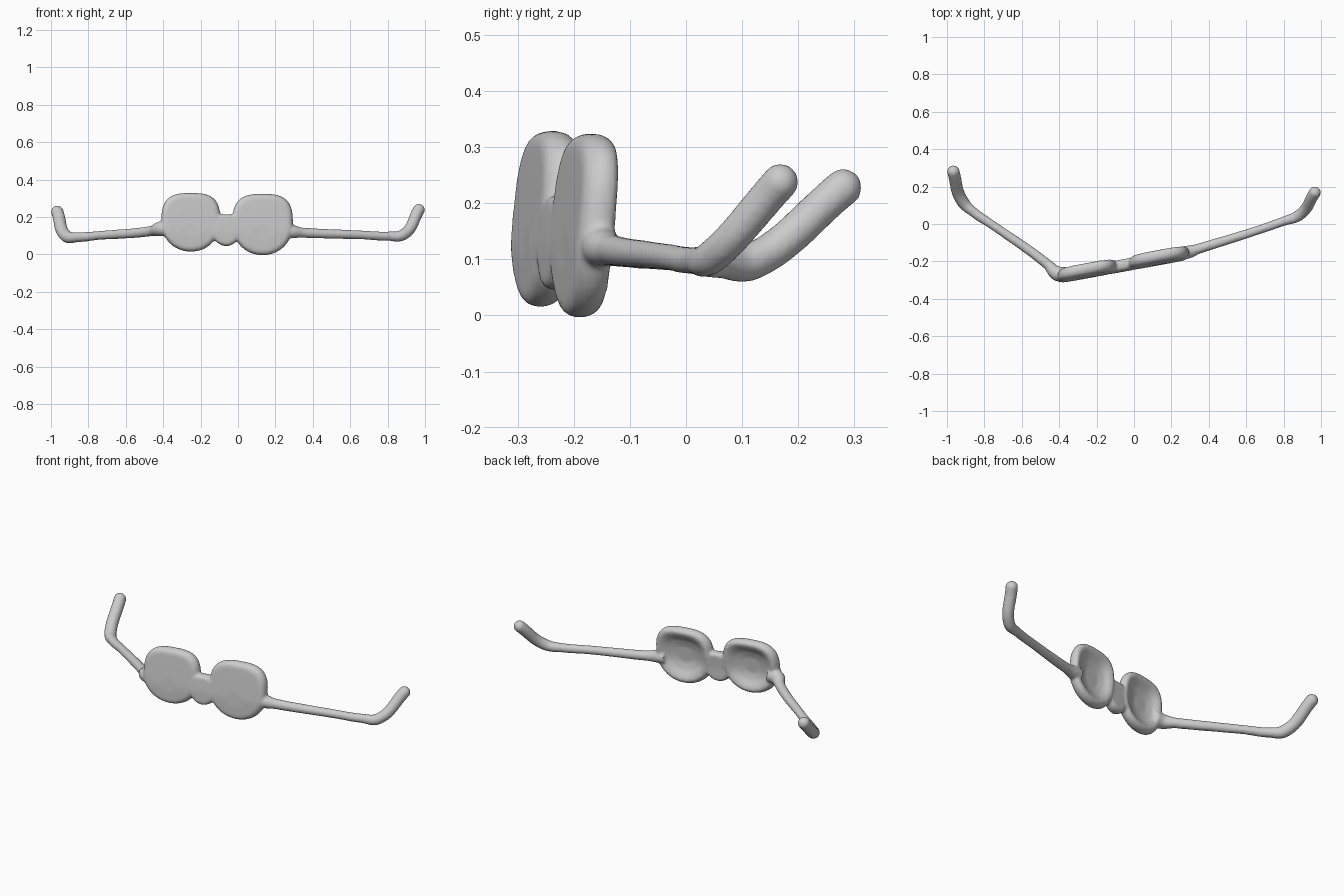
import bpy, bmesh, math
from mathutils import Vector, Matrix

if "Cube" in bpy.data.objects:
    bpy.data.objects.remove(bpy.data.objects["Cube"])

grey = bpy.data.materials.new("light grey")
grey.diffuse_color = (0.6, 0.6, 0.6, 1)
grey.use_nodes = True
grey.node_tree.nodes["Principled BSDF"].inputs["Base Color"].default_value = grey.diffuse_color
parts = []


def add_part(name, data):
    ob = bpy.data.objects.new(name, data)
    bpy.context.collection.objects.link(ob)
    parts.append(ob)


def bm_part(name, bm):
    me = bpy.data.meshes.new(name)
    bm.to_mesh(me)
    bm.free()
    add_part(name, me)


def front_y(x, z):
    """Front plane of the frame, turned sideways and leaning back at the top."""
    return -0.245 + 0.183 * x + 0.1 * max(z - 0.12, 0)


def plate(name, cx, cz, half_w, half_h, thick, profile, n=72):
    """Superellipse plate, squarer above than below, with a (scale, depth) profile."""
    bm = bmesh.new()

    def vert(s, d, i=0):
        a = 2 * math.pi * i / n
        c, k = math.cos(a), math.sin(a)
        e = 2 / (2.05 + 0.95 * min(1, max(0, k * 3 + 0.5)))
        x = cx + s * half_w * math.copysign(abs(c) ** e, c)
        z = cz + s * half_h * math.copysign(abs(k) ** e, k)
        return bm.verts.new((x, front_y(x, z) + d * thick, z))

    rings = [[vert(s, d, i) for i in range(n)] for s, d in profile]
    for r0, r1 in zip(rings, rings[1:]):
        for i in range(n):
            j = (i + 1) % n
            bm.faces.new((r0[i], r0[j], r1[j], r1[i]))
    for ring, (s, d) in ((rings[0], profile[0]), (rings[-1], profile[-1])):
        mid = vert(0, d)
        for i in range(n):
            bm.faces.new((mid, ring[i], ring[(i + 1) % n]))
    bmesh.ops.recalc_face_normals(bm, faces=bm.faces)
    bm_part(name, bm)


def temple(name, pts):
    """Tapered tube through (x, y, z, radius) points, closed by a round tip."""
    cu = bpy.data.curves.new(name, 'CURVE')
    cu.dimensions = '3D'
    cu.bevel_depth = 1
    cu.bevel_resolution = 4
    cu.use_fill_caps = True
    sp = cu.splines.new('BEZIER')
    sp.resolution_u = 10
    sp.bezier_points.add(len(pts) - 1)
    for bp, (x, y, z, r) in zip(sp.bezier_points, pts):
        bp.co = (x, y, z)
        bp.radius = r
        bp.handle_left_type = bp.handle_right_type = 'AUTO'
    add_part(name, cu)
    bm = bmesh.new()
    bmesh.ops.create_uvsphere(bm, u_segments=20, v_segments=12, radius=pts[-1][3],
                              matrix=Matrix.Translation(Vector(pts[-1][:3])))
    bm_part(name + "_tip", bm)


# Lenses: flat front, round rim, hollow back
rim = [(0.5, 0), (0.86, 0.01), (0.95, 0.1), (1, 0.35), (1, 0.6), (0.95, 0.88), (0.86, 1)]
hollow = rim + [(0.74, 0.9), (0.55, 0.62), (0.3, 0.46)]
plate("left_lens", -0.252, 0.172, 0.158, 0.157, 0.066, hollow)
plate("right_lens", 0.132, 0.16, 0.162, 0.164, 0.066, hollow)
# Bridge
plate("bridge", -0.063, 0.13, 0.075, 0.085, 0.06, rim)
# Temples with hooked ear tips
temple("left_temple",
       [(-0.36, -0.27, 0.14, 0.04), (-0.41, -0.265, 0.138, 0.041), (-0.46, -0.218, 0.126, 0.028),
        (-0.75, -0.01, 0.101, 0.024), (-0.86, 0.065, 0.092, 0.027),
        (-0.915, 0.118, 0.096, 0.034), (-0.966, 0.28, 0.228, 0.034)])
temple("right_temple",
       [(0.24, -0.155, 0.125, 0.034), (0.29, -0.150, 0.122, 0.036), (0.34, -0.134, 0.117, 0.028),
        (0.65, -0.037, 0.105, 0.024), (0.80, 0.015, 0.098, 0.025),
        (0.88, 0.045, 0.104, 0.031), (0.967, 0.168, 0.238, 0.033)])

# Fuse everything into one soft, continuous body
bpy.ops.object.select_all(action='DESELECT')
for p in parts:
    p.select_set(True)
bpy.context.view_layer.objects.active = parts[0]
bpy.ops.object.convert(target='MESH')
bpy.ops.object.join()
frame = bpy.context.view_layer.objects.active
frame.name = "glasses_frame"
rm = frame.modifiers.new("fuse", 'REMESH')
rm.mode = 'VOXEL'
rm.voxel_size = 0.007
rm.use_smooth_shade = True
sm = frame.modifiers.new("soften", 'SMOOTH')
sm.factor = 0.5
sm.iterations = 8
frame.data.materials.clear()
frame.data.materials.append(grey)
